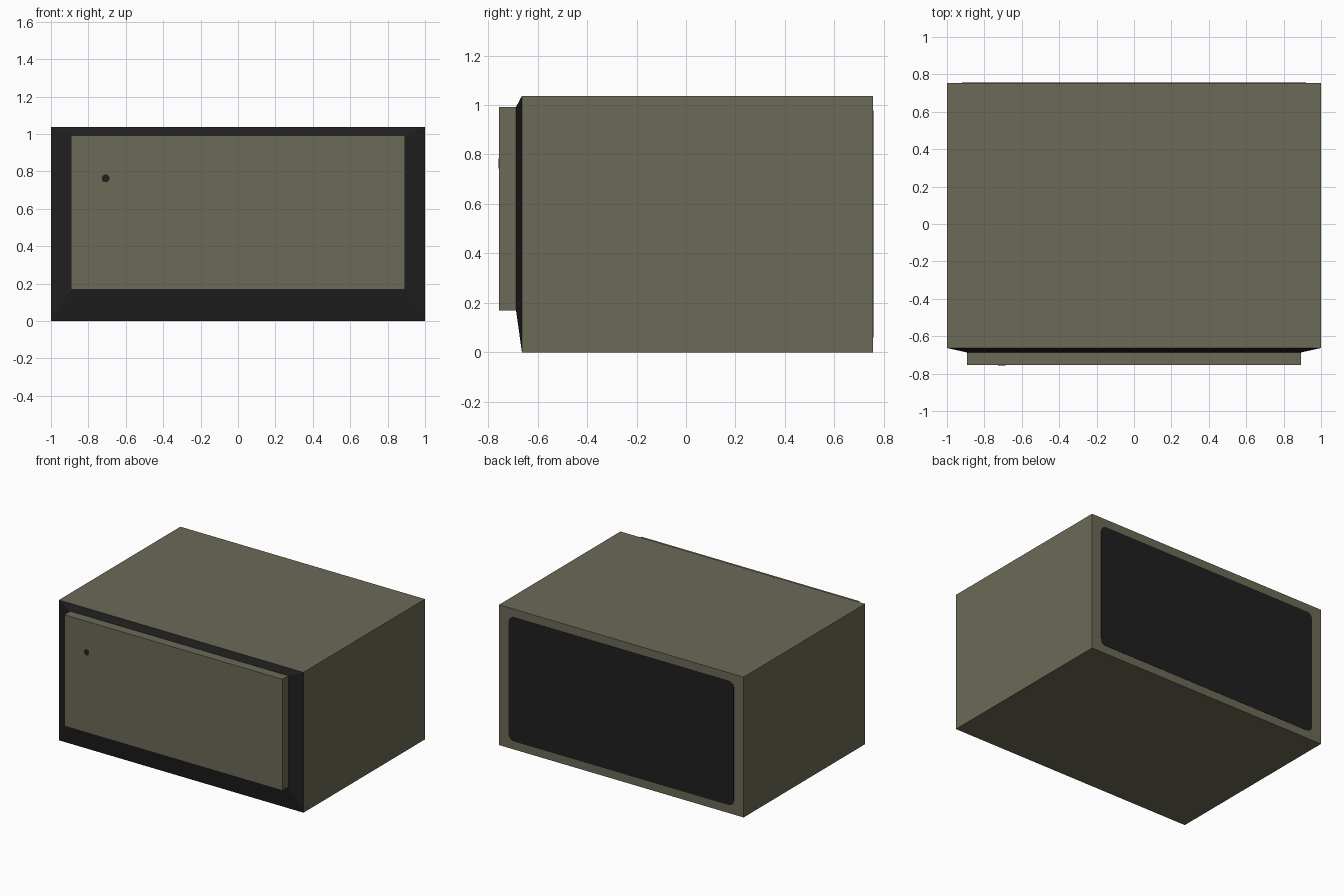
import bpy, bmesh, math

if "Cube" in bpy.data.objects:
    bpy.data.objects.remove(bpy.data.objects["Cube"])


def material(name, rgb):
    m = bpy.data.materials.new(name)
    m.diffuse_color = (*rgb, 1)
    m.use_nodes = True
    m.node_tree.nodes["Principled BSDF"].inputs["Base Color"].default_value = m.diffuse_color
    return m


OLIVE = material("olive grey", (0.150, 0.144, 0.096))
BLACK = material("soft black", (0.0135, 0.0135, 0.0135))


def loft(name, mat, rings):
    """Join equal-length closed (x, z) outlines placed at given y depths, front to back."""
    bm = bmesh.new()
    loops = [[bm.verts.new((x, y, z)) for x, z in pts] for y, pts in rings]
    n = len(loops[0])
    for a, b in zip(loops, loops[1:]):
        for i in range(n):
            j = (i + 1) % n
            bm.faces.new((a[i], a[j], b[j], b[i]))
    bm.faces.new(loops[0])
    bm.faces.new(loops[-1])
    bmesh.ops.recalc_face_normals(bm, faces=bm.faces)
    me = bpy.data.meshes.new(name)
    bm.to_mesh(me)
    bm.free()
    me.materials.append(mat)
    ob = bpy.data.objects.new(name, me)
    bpy.context.collection.objects.link(ob)
    return ob


def rect(hx, z0, z1):
    return [(-hx, z0), (hx, z0), (hx, z1), (-hx, z1)]


def rounded_rect(hx, z0, z1, r, steps=4):
    corners = [(hx - r, z1 - r), (-hx + r, z1 - r), (-hx + r, z0 + r), (hx - r, z0 + r)]
    return [(cx + r * math.cos(a), cz + r * math.sin(a))
            for q, (cx, cz) in enumerate(corners)
            for a in [(q + s / steps) * math.pi / 2 for s in range(steps + 1)]]


def disc(cx, cz, r, n=8):
    return [(cx + r * math.cos(2 * math.pi * (i + 0.5) / n),
             cz + r * math.sin(2 * math.pi * (i + 0.5) / n)) for i in range(n)]


TOP = 1.037
outer, panel = rect(1.0, 0, TOP), rect(0.892, 0.169, 0.992)

# Main cabinet
loft("cabinet", OLIVE, [(-0.663, outer), (0.755, outer)])
# Black sloping surround between cabinet and front panel
loft("front_surround", BLACK, [(-0.687, panel), (-0.663, outer)])
# Raised front panel
loft("front_panel", OLIVE, [(-0.755, panel), (-0.687, panel)])
# Small round indicator on the front panel
dot = disc(-0.708, 0.763, 0.022)
loft("indicator", BLACK, [(-0.757, dot), (-0.754, dot)])
# Rounded black panel on the back
back = rounded_rect(0.92, 0.06, TOP - 0.06, 0.04)
loft("back_panel", BLACK, [(0.753, back), (0.757, back)])
